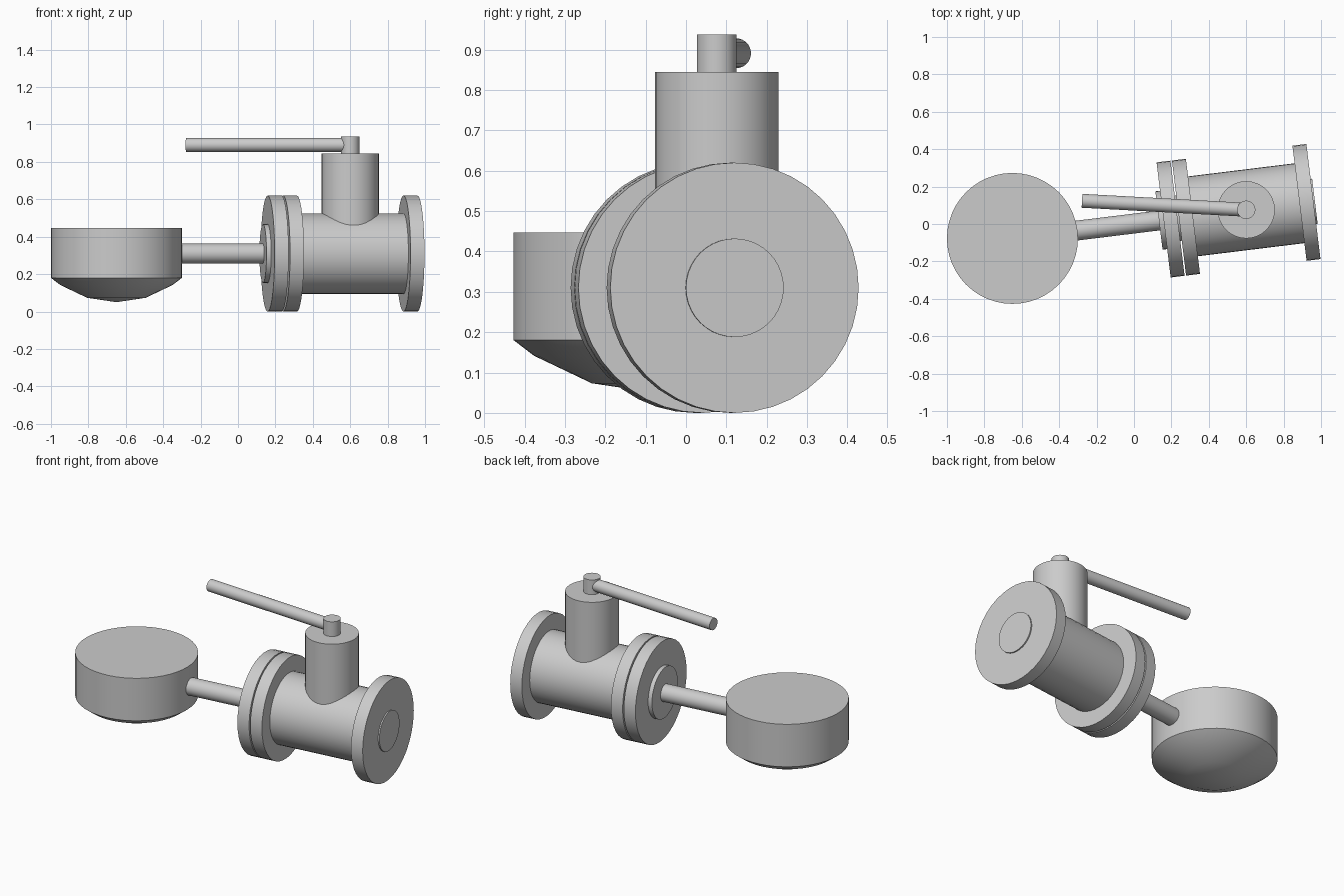
import bpy, bmesh
from math import radians, cos, sin, tau, sqrt, asin
from mathutils import Vector

if "Cube" in bpy.data.objects:
    bpy.data.objects.remove(bpy.data.objects["Cube"])

TILT = radians(7)
AXIS = Vector((cos(TILT), sin(TILT), 0))      # pipe direction
HUB = Vector((0.6, 0.076, 0.31))              # where the stem meets the pipe axis
UP = Vector((0, 0, 1))


def lathe(name, profile, origin, direction, segs=32):
    """Revolve (radius, distance) points around a direction; open ends get closed."""
    bm = bmesh.new()
    rings = []
    for r, t in profile:
        if r == 0:
            rings.append([bm.verts.new((0, 0, t))])
        else:
            rings.append([bm.verts.new((r * cos(tau * i / segs), r * sin(tau * i / segs), t))
                          for i in range(segs)])
    for a, b in zip(rings, rings[1:]):
        for i in range(segs):
            j = (i + 1) % segs
            if len(a) == 1:
                bm.faces.new((a[0], b[j], b[i]))
            elif len(b) == 1:
                bm.faces.new((a[i], a[j], b[0]))
            else:
                bm.faces.new((a[i], a[j], b[j], b[i]))
    for ring in (rings[0], rings[-1]):
        if len(ring) > 1:
            bm.faces.new(ring)
    bmesh.ops.recalc_face_normals(bm, faces=bm.faces)
    mesh = bpy.data.meshes.new(name)
    bm.to_mesh(mesh)
    bm.free()
    ob = bpy.data.objects.new(name, mesh)
    bpy.context.collection.objects.link(ob)
    ob.location = origin
    ob.rotation_mode = 'QUATERNION'
    ob.rotation_quaternion = Vector(direction).to_track_quat('Z', 'Y')
    bpy.ops.object.select_all(action='DESELECT')
    ob.select_set(True)
    bpy.context.view_layer.objects.active = ob
    bpy.ops.object.shade_smooth_by_angle(angle=radians(30))
    return ob


# Valve body: pipe with a flange and raised face at both ends
half = [(0.215, 0.287), (0.31, 0.287), (0.31, 0.362), (0.122, 0.362), (0.122, 0.37)]
lathe("valve_body", [(r, -t) for r, t in reversed(half)] + half, HUB, AXIS, 40)

# Mating flange with hub on the float side
lathe("float_flange", [(0.157, -0.47), (0.157, -0.445), (0.31, -0.445), (0.31, -0.37)],
      HUB, AXIS, 40)

# Rod between flange and float
lathe("float_rod", [(0.053, -0.94), (0.053, -0.46)], HUB, AXIS)

# Float: drum with a shallow spherical bottom
R = 0.536
edge = asin(0.35 / R)
bowl = [(R * sin(a), 0.05 + R - R * cos(a)) for a in (0, radians(17), radians(34), edge)]
lathe("float", bowl + [(0.35, 0.447)], (-0.65, -0.077, 0), UP, 48)

# Bonnet, stem and lever
lathe("bonnet", [(0.153, 0.42), (0.153, 0.845)], (HUB.x, HUB.y, 0), UP)
lathe("stem", [(0.049, 0.83), (0.049, 0.937)], (HUB.x, HUB.y, 0), UP)
start = Vector((HUB.x, HUB.y, 0.891))
arm = Vector((-0.278, 0.124, 0.891)) - start
lathe("lever", [(0.037, 0.02), (0.037, arm.length)], start, arm)
